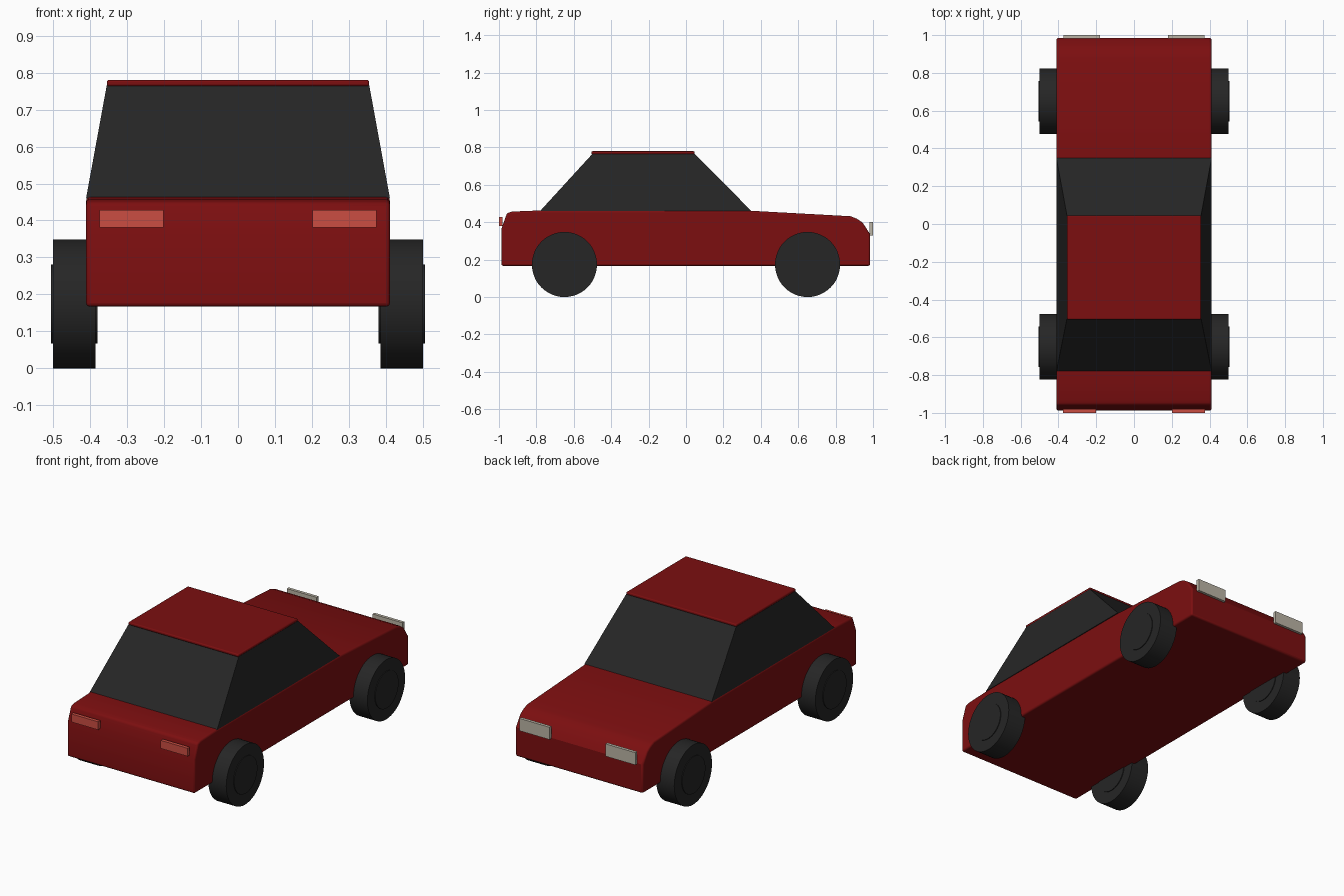
import bpy
import bmesh
import math

if "Cube" in bpy.data.objects:
    bpy.data.objects.remove(bpy.data.objects["Cube"])


def material(name, rgb):
    m = bpy.data.materials.new(name)
    m.diffuse_color = (*rgb, 1)
    m.use_nodes = True
    m.node_tree.nodes["Principled BSDF"].inputs["Base Color"].default_value = m.diffuse_color
    return m


red = material("body_red", (0.20, 0.0045, 0.005))
black = material("charcoal", (0.019, 0.019, 0.019))
cream = material("headlight_cream", (0.50, 0.46, 0.38))
coral = material("taillight_coral", (0.60, 0.075, 0.055))


def finish(bm, name, mat, bevel=0, segments=3):
    bmesh.ops.recalc_face_normals(bm, faces=bm.faces[:])
    mesh = bpy.data.meshes.new(name)
    bm.to_mesh(mesh)
    bm.free()
    mesh.materials.append(mat)
    ob = bpy.data.objects.new(name, mesh)
    bpy.context.collection.objects.link(ob)
    if bevel:
        mod = ob.modifiers.new("soft_edges", "BEVEL")
        mod.width, mod.segments = bevel, segments
        mod.limit_method, mod.angle_limit = "ANGLE", math.radians(40)
    bpy.ops.object.select_all(action="DESELECT")
    ob.select_set(True)
    bpy.context.view_layer.objects.active = ob
    bpy.ops.object.shade_smooth_by_angle(angle=math.radians(30))
    return ob


def box(name, lo, hi, mat, bevel=0):
    bm = bmesh.new()
    bmesh.ops.create_cube(bm, size=1)
    for v in bm.verts:
        v.co = [lo[i] if v.co[i] < 0 else hi[i] for i in range(3)]
    return finish(bm, name, mat, bevel)


# Body: side profile (y, z) extruded across the width
profile = [(-0.987, 0.167), (0.985, 0.167), (0.985, 0.335), (0.945, 0.397),
           (0.915, 0.418), (0.88, 0.432), (0.35, 0.461), (-0.78, 0.463),
           (-0.93, 0.457), (-0.957, 0.448), (-0.987, 0.365)]
bm = bmesh.new()
face = bm.faces.new([bm.verts.new((-0.411, y, z)) for y, z in profile])
ext = bmesh.ops.extrude_face_region(bm, geom=[face])
for g in ext["geom"]:
    if isinstance(g, bmesh.types.BMVert):
        g.co.x = 0.411
finish(bm, "car_body", red, 0.01)

# Cabin glass: tapered block
bm = bmesh.new()
bmesh.ops.create_cube(bm, size=1)
for v in bm.verts:
    top, front, side = v.co.z > 0, v.co.y > 0, 1 if v.co.x > 0 else -1
    if top:
        v.co = (side * 0.355, 0.045 if front else -0.50, 0.766)
    else:
        v.co = (side * 0.411, 0.35 if front else -0.78, 0.460)
finish(bm, "cabin_glass", black)

# Roof panel
box("roof_panel", (-0.355, -0.505, 0.763), (0.355, 0.045, 0.780), red, 0.006)


# Wheels: tyre with a slightly proud hub disc on each side
def cylinder(name, radius, width, x, y):
    bm = bmesh.new()
    bmesh.ops.create_cone(bm, cap_ends=True, segments=48, radius1=radius,
                          radius2=radius, depth=width)
    for v in bm.verts:
        v.co = (v.co.z + x, v.co.x + y, v.co.y + 0.174)
    finish(bm, name, black)


for side, sx in (("left", -1), ("right", 1)):
    for end, y in (("rear", -0.65), ("front", 0.65)):
        cylinder(f"{end}_{side}_tyre", 0.174, 0.116, sx * 0.443, y)
        cylinder(f"{end}_{side}_hub", 0.107, 0.125, sx * 0.443, y)
    # Light plates
    xs = sorted((sx * 0.18, sx * 0.373))
    box(f"{side}_headlight", (xs[0], 0.982, 0.33), (xs[1], 1.0, 0.402), cream)
    xs = sorted((sx * 0.202, sx * 0.375))
    box(f"{side}_taillight", (xs[0], -1.0, 0.381), (xs[1], -0.98, 0.428), coral)
